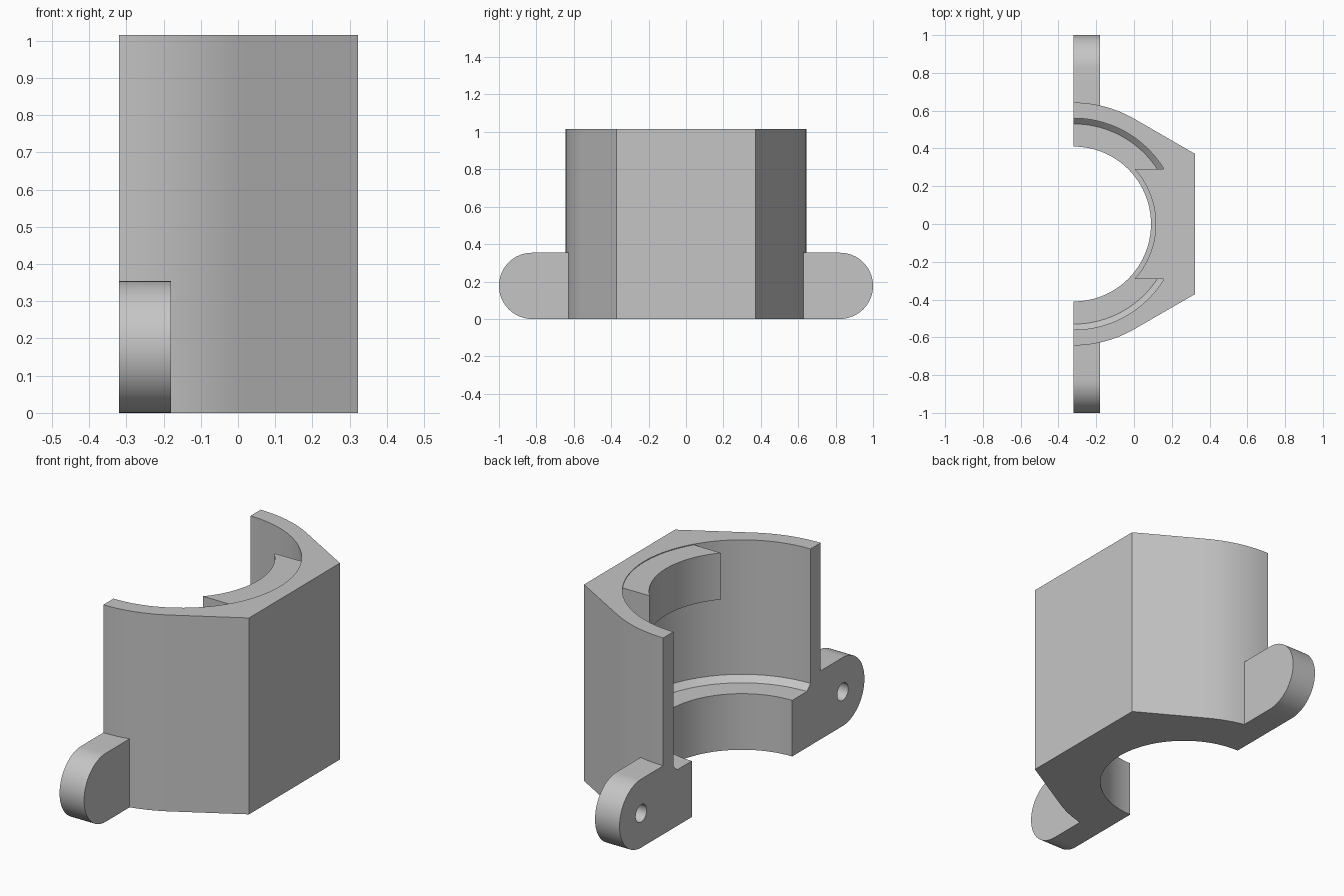
import bpy, bmesh
from math import sin, cos, asin, radians, pi

cube = bpy.data.objects.get("Cube")
if cube:
    bpy.data.objects.remove(cube, do_unlink=True)

AXIS_X = -0.32      # bore axis, lying on the open cut face
HEIGHT = 1.015
OUTER, CAVITY, BORE = 0.643, 0.56, 0.41
LUG_R = 0.177

grey = bpy.data.materials.new("plain grey")
grey.use_nodes = True
grey.diffuse_color = (0.56, 0.56, 0.56, 1)
grey.node_tree.nodes["Principled BSDF"].inputs["Base Color"].default_value = grey.diffuse_color


def loft(name, sections):
    """Join matching closed sections into a capped solid."""
    bm = bmesh.new()
    rings = [[bm.verts.new(p) for p in s] for s in sections]
    n = len(rings[0])
    for a, b in zip(rings, rings[1:]):
        for i in range(n):
            j = (i + 1) % n
            bm.faces.new((a[i], a[j], b[j], b[i]))
    bm.faces.new(rings[0])
    bm.faces.new(rings[-1])
    bmesh.ops.recalc_face_normals(bm, faces=bm.faces)
    mesh = bpy.data.meshes.new(name)
    bm.to_mesh(mesh)
    bm.free()
    mesh.materials.append(grey)
    obj = bpy.data.objects.new(name, mesh)
    bpy.context.collection.objects.link(obj)
    return obj


def polar(r, angle, z):
    return (AXIS_X + r * cos(angle), r * sin(angle), z)


def select(obj):
    bpy.ops.object.select_all(action='DESELECT')
    obj.select_set(True)
    bpy.context.view_layer.objects.active = obj


def smooth(obj):
    select(obj)
    bpy.ops.object.shade_smooth_by_angle(angle=radians(25))


def outer_radius(deg):
    """Half hexagon near the flat back, round towards the cut face."""
    d = abs(deg)
    if d >= 60:
        return OUTER
    return OUTER / cos(radians(60 - d if d > 30 else d))


# Housing: half shell with a stepped, chamfered bore
sections = []
for deg in range(-90, 91, 3):
    out = outer_radius(deg)
    profile = [(out, 0), (out, HEIGHT), (CAVITY, HEIGHT), (CAVITY, 0.32),
               (CAVITY - 0.03, 0.29), (BORE, 0.29), (BORE, 0)]
    sections.append([polar(r, radians(deg), z) for r, z in profile])
smooth(loft("housing", sections))

# Retaining block: curved insert at the top of the cavity, with parallel ends
INNER, HALF, STEPS = 0.435, 0.29, 28
top, bottom = HEIGHT - 0.004, 0.77
sections = []
for i in range(STEPS + 1):
    t = 2 * i / STEPS - 1
    a_in, a_out = t * asin(HALF / INNER), t * asin(HALF / CAVITY)
    sections.append([polar(INNER, a_in, bottom), polar(INNER, a_in, top),
                     polar(CAVITY + 0.003, a_out, top), polar(CAVITY + 0.003, a_out, bottom)])
smooth(loft("retaining_block", sections))


# Mounting lugs: round-ended tabs with a blind screw hole in the cut face
def lug(name, side):
    centre = 1 - LUG_R
    outline = [(0.59, 2 * LUG_R), (0.59, 0)]
    for i in range(33):
        a = -pi / 2 + pi * i / 32
        outline.append((centre + LUG_R * cos(a), LUG_R + LUG_R * sin(a)))
    obj = loft(name, [[(x, side * y, z) for y, z in outline] for x in (AXIS_X, -0.18)])
    ring = [2 * pi * i / 32 for i in range(32)]
    cutter = loft("hole_cutter", [[(x, side * centre + 0.045 * cos(a), LUG_R + 0.045 * sin(a))
                                   for a in ring] for x in (AXIS_X - 0.1, AXIS_X + 0.1)])
    cutter.hide_render = True
    mod = obj.modifiers.new("screw_hole", 'BOOLEAN')
    mod.operation = 'DIFFERENCE'
    mod.solver = 'EXACT'
    mod.object = cutter
    select(obj)
    bpy.ops.object.modifier_apply(modifier=mod.name)
    bpy.data.objects.remove(cutter, do_unlink=True)
    smooth(obj)


lug("front_lug", -1)
lug("back_lug", 1)
